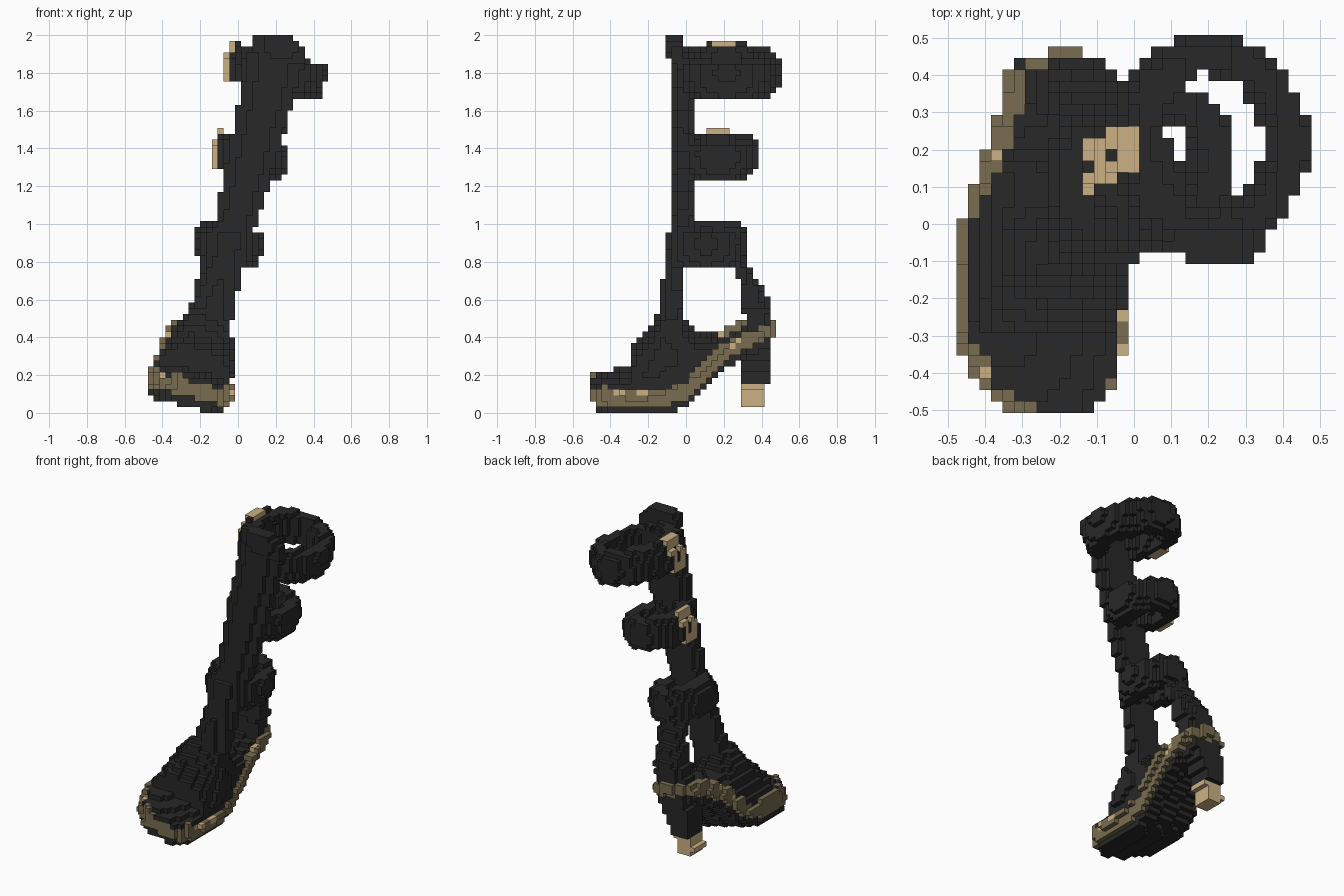
import bpy, bmesh, math
from mathutils import Vector

old = bpy.data.objects.get("Cube")
if old:
    bpy.data.objects.remove(old, do_unlink=True)

H = 2 / 65                      # edge of one block
LEAN = math.atan(0.25)          # the boot leans sideways
S, C = math.sin(LEAN), math.cos(LEAN)
AXIS = 0.257


def material(name, rgb):
    m = bpy.data.materials.new(name)
    m.use_nodes = True
    m.diffuse_color = (*rgb, 1)
    bsdf = next(n for n in m.node_tree.nodes if n.type == 'BSDF_PRINCIPLED')
    bsdf.inputs["Base Color"].default_value = (*rgb, 1)
    return m


LEATHER = material("black leather", (0.021, 0.021, 0.021))
TRIM = material("olive tan trim", (0.192, 0.15, 0.079))
METAL = material("beige metal", (0.6, 0.44, 0.23))


def along(points, t):
    """Piecewise linear profile."""
    if t <= points[0][0]:
        return points[0][1]
    for (a, p), (b, q) in zip(points, points[1:]):
        if t <= b:
            return p + (q - p) * (t - a) / (b - a)
    return points[-1][1]


# Profiles in the leaning frame: u across, y back, w along the leg
OUTER = [(-.5, -.09), (-.45, -.155), (-.4, -.2), (-.3, -.25), (0, -.245),
         (.1, -.235), (.25, -.21), (.4, -.18), (.45, -.12), (.47, -.03)]
INNER = [(-.5, .125), (-.45, .17), (-.4, .195), (-.3, .21), (-.22, .21),
         (0, .19), (.1, .175), (.25, .14), (.4, .1), (.45, .05), (.47, -.02)]
ARCH = [(-.1, .02), (0, .055), (.1, .155), (.2, .245), (.3, .3), (.46, .36)]
BAND = [(-.1, .1), (.2, .105), (.3, .095), (.4, .075)]
CREST = [(-.5, .135), (-.3, .165), (-.285, .28), (-.2, .365), (-.13, .5),
         (-.03, .46), (0, .42), (.06, .365), (.18, .335)]
SHAFT_HALF = [(.45, .11), (.55, .1), (.85, .1), (.95, .11), (1.6, .138),
              (1.9, .147)]
SHAFT_FRONT = [(.45, -.14), (.6, -.13), (.85, -.1), (.9, -.075),
               (1.85, -.075), (1.9, -.11)]
SHAFT_BACK = [(.45, -.02), (.82, -.01), (.9, .04), (1.88, .04), (1.93, -.02)]
COUNTER_BACK = [(.35, .45), (.52, .45), (.6, .41), (.7, .35), (.78, .31)]
COUNTER_FRONT = [(.35, .33), (.45, .32), (.55, .29), (.66, .28), (.78, .24)]
COUNTER_HALF = [(.38, .115), (.55, .09)]
HEEL_HALF = [(-.03, .05), (.1, .06), (.35, .1)]
INNER_STUDS = (-.35, -.22, .27)
OUTER_STUDS = (-.39, .1, .19)


def in_foot(u, y, inset):
    return (-.505 + inset < y < .475 - inset
            and along(OUTER, y) + inset < u < along(INNER, y) - inset)


def welt(u, y, w):
    base = along(ARCH, y)
    return (base <= w <= base + along(BAND, y)
            and in_foot(u, y, 0) and not in_foot(u, y, .045))


def studs(u, y, w):
    row, reach = (INNER_STUDS, .032) if u > 0 else (OUTER_STUDS, .018)
    return (welt(u, y, w) and .055 < w - along(ARCH, y) < .09
            and any(abs(y - s) < reach for s in row))


def sole(u, y, w):
    return -.05 < w - along(ARCH, y) < .06 and in_foot(u, y, .03)


def vamp(u, y, w):
    if y > .18 or not in_foot(u, max(y, -.46), .02):
        return False
    left, right = along(OUTER, y) + .02, along(INNER, y) - .02
    t = min(1, abs(2 * (u - left) / (right - left) - 1))
    base = along(ARCH, y) + along(BAND, y) - .02
    top = base + (along(CREST, y) - base) * math.sqrt(1 - t ** 2.5)
    return base < w < top


def shaft(u, y, w):
    half = along(SHAFT_HALF, w)
    if not .4 < w < 1.997 - 2 * u * u or abs(u) > half:
        return False
    curve = (u / half) ** 2
    return (along(SHAFT_FRONT, w) + .045 * curve < y
            < along(SHAFT_BACK, w) - .015 * curve)


def heel_counter(u, y, w):
    v = (u + .03) / along(COUNTER_HALF, w)
    if not .34 < w < .8 or abs(v) > 1:
        return False
    return along(COUNTER_FRONT, w) < y < along(COUNTER_BACK, w) - .04 * v * v


def heel(u, y, w):
    return (.085 <= w < along(ARCH, y) + .02 and .285 < y < .445
            and abs(u + .04) < along(HEEL_HALF, w))


def heel_tip(u, y, w):
    return (-.035 < w < .085 and .285 < y < .415
            and abs(u + .04) < along(HEEL_HALF, w))


def cuff(cu, cy, ru, ry, low, high):
    """Slightly bulging oval strap around the leg."""
    def test(u, y, w):
        if not low < w < high:
            return False
        bulge = .028 * abs(2 * (w - low) / (high - low) - 1) ** 3

        def oval(shrink):
            a, b = ru - shrink, ry - shrink
            return ((u - cu) / a) ** 2 + ((y - cy) / b) ** 2 < 1
        return oval(bulge) and not oval(.1)
    return test


def buckle(u0, u1, cy, low, high):
    """Slanted frame with a window in the middle."""
    def test(u, y, w):
        rise = w - (low + high) / 2
        v = abs(y - cy - .25 * rise)
        window = v < .02 and abs(rise) < .055
        return u0 < u < u1 and v < .062 and low < w < high and not window
    return test


# Earlier parts win where two overlap
PARTS = [
    ("top_buckle", METAL, buckle(-.264, -.2, .185, 1.70, 1.903)),
    ("middle_buckle", METAL, buckle(-.211, -.165, .152, 1.235, 1.43)),
    ("heel_tip", METAL, heel_tip),
    ("vamp", LEATHER, vamp),
    ("welt_studs", METAL, studs),
    ("welt", TRIM, welt),
    ("top_cuff", LEATHER, cuff(.012, .217, .27, .288, 1.70, 1.901)),
    ("middle_cuff", LEATHER, cuff(-.005, .17, .204, .215, 1.245, 1.429)),
    ("ankle_cuff", LEATHER, cuff(-.014, .11, .187, .215, .762, .948)),
    ("shaft", LEATHER, shaft),
    ("heel_counter", LEATHER, heel_counter),
    ("heel", LEATHER, heel),
    ("sole", LEATHER, sole),
]

# Fill the block grid
cells = {}
for i in range(-15, 16):
    for j in range(-16, 17):
        for k in range(65):
            x, y, z = i * H, j * H, (k + .5) * H
            u, w = x * C - z * S + AXIS, x * S + z * C
            for name, _, test in PARTS:
                if test(u, y, w):
                    cells[i, j, k] = name
                    break


def build(name, mat):
    """Mesh the outward block faces of one part."""
    bm = bmesh.new()
    corners = {}

    def corner(p):
        if p not in corners:
            i, j, k = p
            corners[p] = bm.verts.new(Vector((i - .5, j - .5, k)) * H)
        return corners[p]

    for cell, owner in cells.items():
        if owner != name:
            continue
        for axis in range(3):
            for side in (0, 1):
                near = list(cell)
                near[axis] += 2 * side - 1
                if tuple(near) in cells:
                    continue
                quad = []
                for a, b in ((0, 0), (1, 0), (1, 1), (0, 1)):
                    p = list(cell)
                    p[axis] += side
                    p[(axis + 1) % 3] += a
                    p[(axis + 2) % 3] += b
                    quad.append(corner(tuple(p)))
                bm.faces.new(quad if side else quad[::-1])
    mesh = bpy.data.meshes.new(name)
    bm.to_mesh(mesh)
    bm.free()
    mesh.materials.append(mat)
    bpy.context.scene.collection.objects.link(bpy.data.objects.new(name, mesh))


for part_name, mat, _ in PARTS:
    build(part_name, mat)
